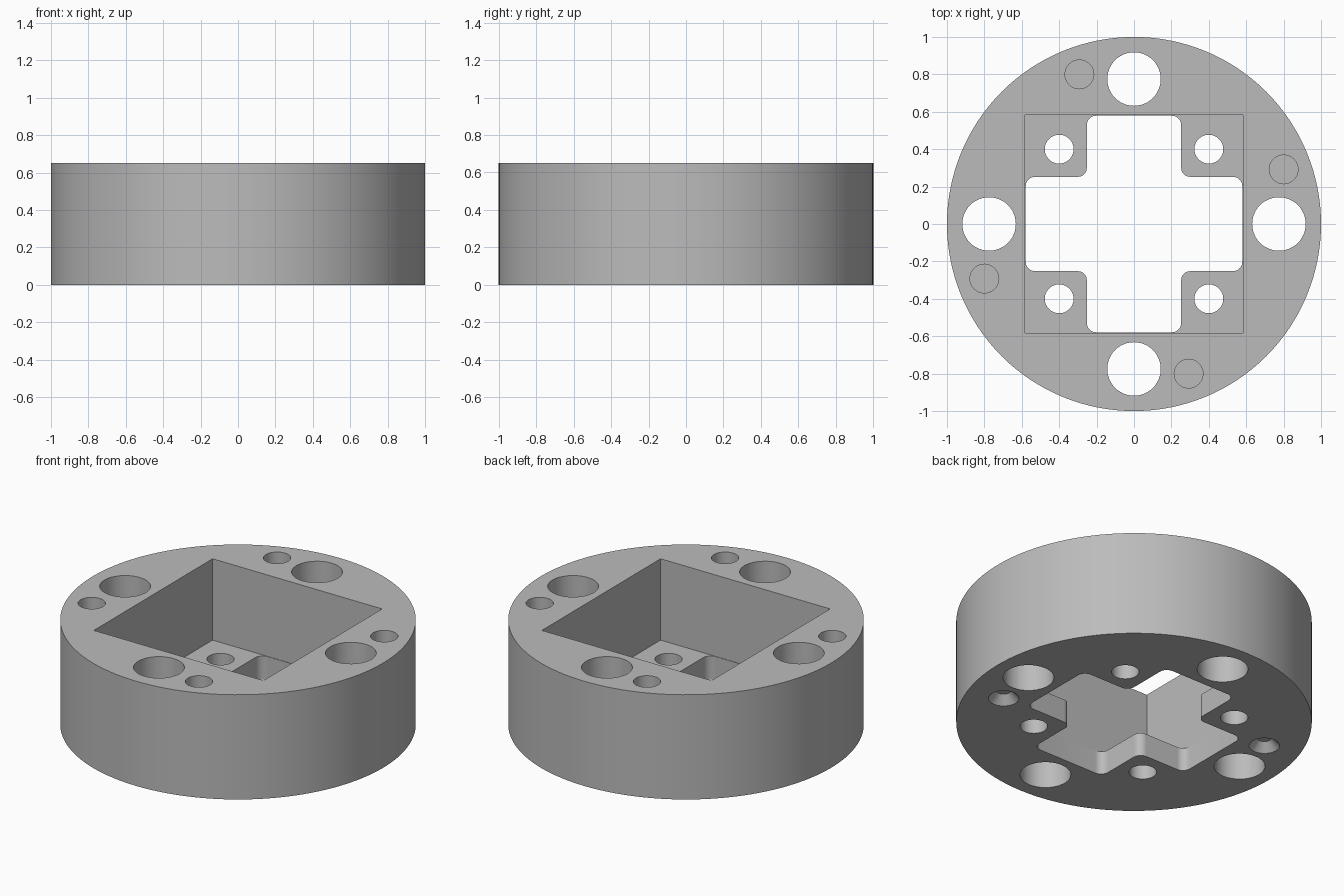
import bpy, bmesh, math
from mathutils import Vector

HEIGHT, FLOOR = 0.65, 0.145
POCKET, ARM_LEN, ARM_HALF, FILLET = 0.582, 0.579, 0.252, 0.05

old = bpy.data.objects.get("Cube")
if old:
    bpy.data.objects.remove(old, do_unlink=True)

grey = bpy.data.materials.new("plain grey")
grey.use_nodes = True
colour = (0.5, 0.5, 0.5, 1)
grey.diffuse_color = colour
grey.node_tree.nodes["Principled BSDF"].inputs["Base Color"].default_value = colour


def circle(x, y, r, n=48):
    return [(x + r * math.cos(math.tau * i / n), y + r * math.sin(math.tau * i / n))
            for i in range(n)]


def loft(bm, low, high, z0, z1):
    """Closed prism or frustum between two matching outlines."""
    a = [bm.verts.new((x, y, z0)) for x, y in low]
    b = [bm.verts.new((x, y, z1)) for x, y in high]
    bm.faces.new(a[::-1])
    bm.faces.new(b)
    for i in range(len(a)):
        j = (i + 1) % len(a)
        bm.faces.new((a[i], a[j], b[j], b[i]))


def finish(bm, name):
    mesh = bpy.data.meshes.new(name)
    bmesh.ops.recalc_face_normals(bm, faces=bm.faces)
    bm.to_mesh(mesh)
    bm.free()
    mesh.materials.append(grey)
    ob = bpy.data.objects.new(name, mesh)
    bpy.context.collection.objects.link(ob)
    return ob


def quarter_turns(x, y):
    return [(x, y), (-y, x), (-x, -y), (y, -x)]


def rounded(points, r, steps=8):
    """Replace every right-angle corner of an outline with an arc."""
    out = []
    for i, p in enumerate(points):
        p = Vector(p)
        to_prev = (Vector(points[i - 1]) - p).normalized()
        to_next = (Vector(points[(i + 1) % len(points)]) - p).normalized()
        centre = p + (to_prev + to_next) * r
        for k in range(steps + 1):
            t = math.pi / 2 * k / steps
            q = centre - to_next * r * math.cos(t) - to_prev * r * math.sin(t)
            out.append((q.x, q.y))
    return out


# Round body
bm = bmesh.new()
disc = circle(0, 0, 1, 128)
loft(bm, disc, disc, 0, HEIGHT)
body = finish(bm, "round_housing")

# Square pocket, open at the top
pocket = bmesh.new()
square = quarter_turns(POCKET, POCKET)
loft(pocket, square, square, FLOOR, 1)

# Cross-shaped opening through the pocket floor
cross = bmesh.new()
corners = []
for k in range(4):
    for x, y in ((ARM_LEN, -ARM_HALF), (ARM_LEN, ARM_HALF), (ARM_HALF, ARM_HALF)):
        corners.append(quarter_turns(x, y)[k])
outline = rounded(corners, FILLET)
loft(cross, outline, outline, -0.2, 0.3)

# Through holes, blind top holes and countersinks underneath
holes = bmesh.new()
for x, y in quarter_turns(0.775, 0):
    c = circle(x, y, 0.143)
    loft(holes, c, c, -0.2, 1)
for x, y in quarter_turns(0.4, 0.4):
    c = circle(x, y, 0.077)
    loft(holes, c, c, -0.2, 1)
for x, y in quarter_turns(0.8, 0.292):
    c = circle(x, y, 0.077)
    loft(holes, c, c, 0.3, 1)
for s in (1, -1):
    x, y = 0.733 * s, -0.267 * s
    loft(holes, circle(x, y, 0.095), circle(x, y, 0.04), -0.01, 0.05)

bpy.context.view_layer.objects.active = body
for bm, name in ((pocket, "pocket_cutter"), (cross, "cross_cutter"), (holes, "hole_cutter")):
    cutter = finish(bm, name)
    cutter.hide_render = True
    mod = body.modifiers.new(name, "BOOLEAN")
    mod.operation, mod.solver, mod.object = "DIFFERENCE", "EXACT", cutter
    bpy.ops.object.modifier_apply(modifier=name)
    bpy.data.objects.remove(cutter, do_unlink=True)

# Smooth curved walls, crisp edges
bpy.ops.object.select_all(action="DESELECT")
body.select_set(True)
bpy.ops.object.shade_smooth_by_angle(angle=math.radians(30))
